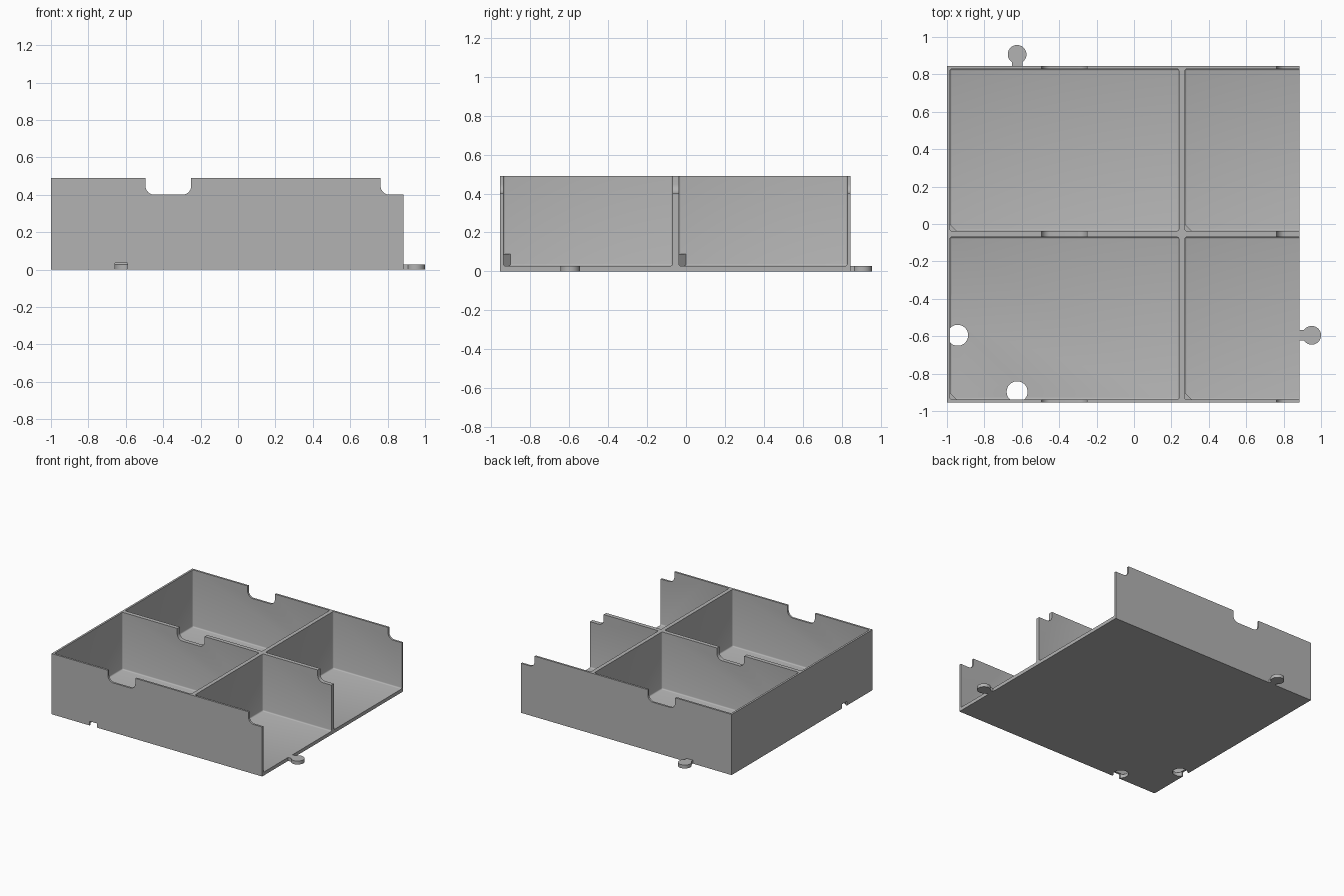
import bpy
import bmesh
from math import pi, cos, sin
from mathutils import Matrix

if "Cube" in bpy.data.objects:
    bpy.data.objects.remove(bpy.data.objects["Cube"], do_unlink=True)

grey = bpy.data.materials.new("plain grey")
grey.use_nodes = True
grey.diffuse_color = (0.45, 0.45, 0.45, 1)
grey.node_tree.nodes["Principled BSDF"].inputs["Base Color"].default_value = (0.45, 0.45, 0.45, 1)

# Main dimensions
LEFT, RIGHT, FRONT, BACK = -1.0, 0.885, -0.955, 0.845
HEIGHT, FLOOR, WALL = 0.49, 0.028, 0.016
DIV_X = (0.24, 0.272)
DIV_Y = (-0.07, -0.037)
NOTCH_Z, NOTCH_R = 0.40, 0.048
TAB_X, TAB_Y = -0.625, -0.595


def finish(name, bm):
    bmesh.ops.recalc_face_normals(bm, faces=bm.faces)
    mesh = bpy.data.meshes.new(name)
    bm.to_mesh(mesh)
    bm.free()
    mesh.materials.append(grey)
    obj = bpy.data.objects.new(name, mesh)
    bpy.context.collection.objects.link(obj)
    return obj


def box(name, x, y, z, bevel=0.0):
    bm = bmesh.new()
    size = Matrix.Diagonal((x[1] - x[0], y[1] - y[0], z[1] - z[0], 1))
    mid = Matrix.Translation((sum(x) / 2, sum(y) / 2, sum(z) / 2))
    bmesh.ops.create_cube(bm, size=1, matrix=mid @ size)
    if bevel:
        bmesh.ops.bevel(bm, geom=bm.edges[:], offset=bevel, segments=3,
                        profile=0.5, affect='EDGES')
    return finish(name, bm)


def prism(name, points, offset):
    """Extrude a closed outline of 3D points along an offset."""
    bm = bmesh.new()
    face = bm.faces.new([bm.verts.new(p) for p in points])
    new = bmesh.ops.extrude_face_region(bm, geom=[face], use_keep_orig=True)["geom"]
    bmesh.ops.translate(bm, vec=offset, verts=[v for v in new if isinstance(v, bmesh.types.BMVert)])
    return finish(name, bm)


def key(name, centre, toward, radius, half, reach, z):
    """Round head with a straight neck running back along 'toward'."""
    tx, ty = toward
    a0 = math_asin(half / radius)
    arc = [a0 + (2 * pi - 2 * a0) * i / 40 for i in range(41)]
    local = [(radius * cos(a), radius * sin(a)) for a in arc]
    local += [(reach, -half), (reach, half)]
    pts = [(centre[0] + u * tx - v * ty, centre[1] + u * ty + v * tx, z[0]) for u, v in local]
    return prism(name, pts, (0, 0, z[1] - z[0]))


def math_asin(s):
    from math import asin
    return asin(s)


def notch(name, x0, x1, round_right):
    """Finger notch with rounded lower corners, cutting through every long wall."""
    y, r, top = FRONT - 0.1, NOTCH_R, HEIGHT + 0.1
    pts = [(x0, y, top)]
    pts += [(x0 + r - r * cos(a), y, NOTCH_Z + r - r * sin(a))
            for a in (pi / 2 * i / 8 for i in range(9))]
    if round_right:
        pts += [(x1 - r + r * sin(a), y, NOTCH_Z + r - r * cos(a))
                for a in (pi / 2 * i / 8 for i in range(9))]
    else:
        pts.append((x1, y, NOTCH_Z))
    pts.append((x1, y, top))
    return prism(name, pts, (0, BACK - FRONT + 0.2, 0))


# Tray body
tray = box("tray_body", (LEFT, RIGHT), (FRONT, BACK), (0, HEIGHT))

# Four compartments, the right-hand pair open at the side
cutters = []
for x in ((LEFT + WALL, DIV_X[0]), (DIV_X[1], RIGHT + 0.2)):
    for y in ((FRONT + WALL, DIV_Y[0]), (DIV_Y[1], BACK - WALL)):
        cutters.append(box("compartment_cutter", x, y, (FLOOR, HEIGHT + 0.2), 0.01))

# Finger notches
cutters.append(notch("middle_notch_cutter", -0.495, -0.25, True))
cutters.append(notch("end_notch_cutter", 0.762, RIGHT + 0.1, False))

# Sockets under the left and front walls
sockets = (((-0.943, TAB_Y), (-1, 0)), ((TAB_X, -0.897), (0, -1)))
for centre, toward in sockets:
    cutters.append(key("socket_cutter", centre, toward, 0.056, 0.033, 0.12, (-0.05, 0.034)))

bpy.context.view_layer.objects.active = tray
for cutter in cutters:
    cutter.hide_render = True
    mod = tray.modifiers.new("cut", 'BOOLEAN')
    mod.operation = 'DIFFERENCE'
    mod.solver = 'EXACT'
    mod.object = cutter
    bpy.ops.object.modifier_apply(modifier=mod.name)
    bpy.data.objects.remove(cutter, do_unlink=True)

# Connecting tabs on the back and right edges
tabs = [key("back_tab", (TAB_X, 0.907), (0, -1), 0.05, 0.028, 0.067, (0, 0.028)),
        key("right_tab", (0.95, TAB_Y), (-1, 0), 0.05, 0.028, 0.07, (0, 0.028))]

# Small corner gussets on the compartment floors
for x in (LEFT + WALL, DIV_X[1]):
    for y in (FRONT + WALL, DIV_Y[1]):
        c, e = 0.037, 0.003
        prism("corner_gusset", [(x - e, y - e, FLOOR - e), (x + c, y - e, FLOOR - e),
                                (x + c, y, FLOOR - e), (x, y + c, FLOOR - e),
                                (x - e, y + c, FLOOR - e)], (0, 0, 0.065))

# Smooth the rounded edges only
bpy.ops.object.select_all(action='DESELECT')
for obj in [tray] + tabs:
    obj.select_set(True)
bpy.ops.object.shade_smooth_by_angle(angle=pi / 5)
